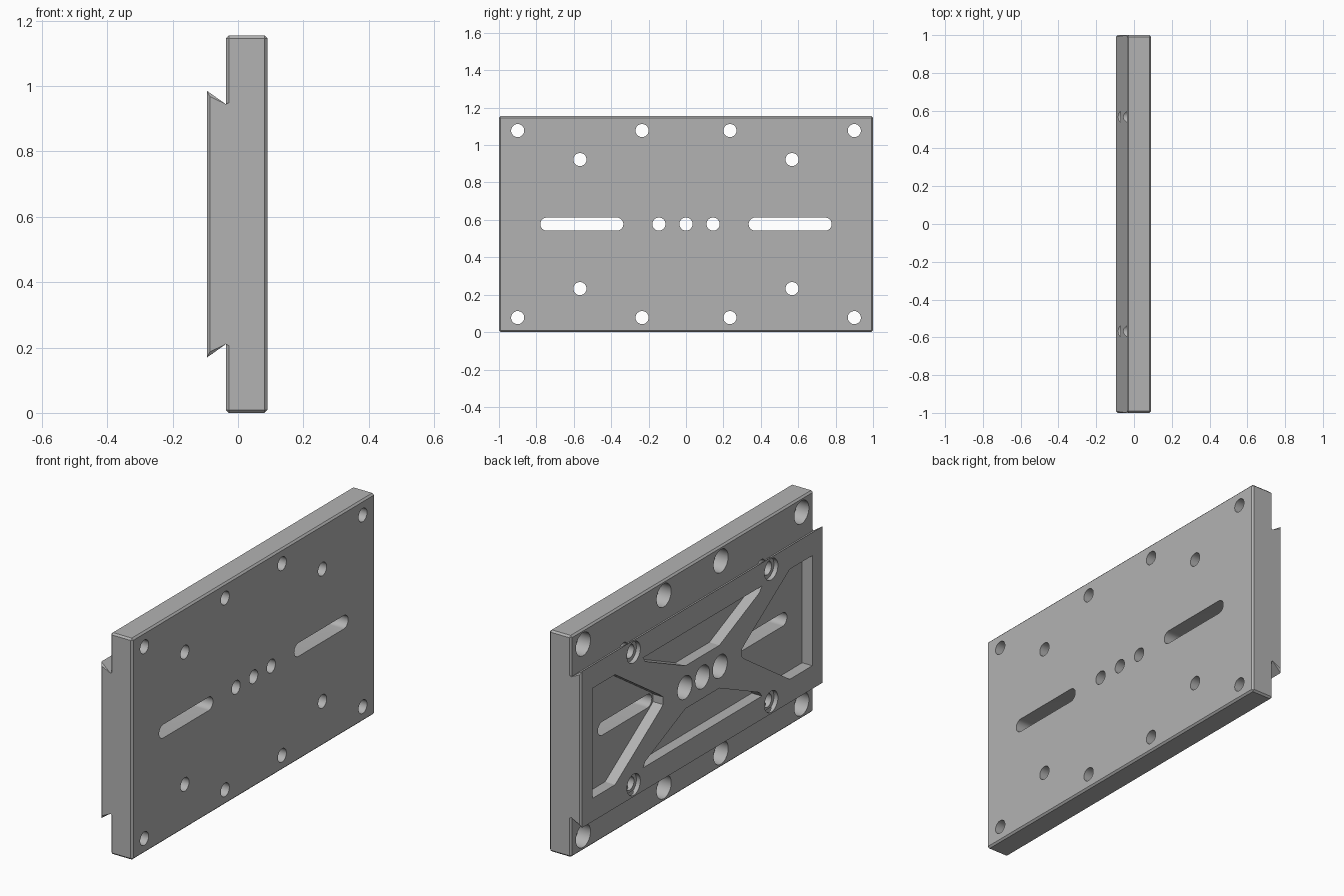
import bpy, bmesh, math

cube = bpy.data.objects.get("Cube")
if cube:
    bpy.data.objects.remove(cube)

HEIGHT = 1.155
MID = HEIGHT / 2
BACK, FACE, FRONT = -0.095, -0.037, 0.09   # dovetail face, plate back, plate front
OUT = 0.05                                 # cutter overshoot

metal = bpy.data.materials.new("grey_metal")
grey = (0.45, 0.45, 0.45, 1)
metal.diffuse_color = grey
metal.use_nodes = True
metal.node_tree.nodes["Principled BSDF"].inputs["Base Color"].default_value = grey


def make_object(name, bm):
    bmesh.ops.recalc_face_normals(bm, faces=bm.faces)
    mesh = bpy.data.meshes.new(name)
    bm.to_mesh(mesh)
    bm.free()
    mesh.materials.append(metal)
    obj = bpy.data.objects.new(name, mesh)
    bpy.context.collection.objects.link(obj)
    return obj


def extrude(bm, points, direction):
    face = bm.faces.new([bm.verts.new(p) for p in points])
    new = bmesh.ops.extrude_face_region(bm, geom=[face])["geom"]
    bmesh.ops.translate(bm, vec=direction,
                        verts=[v for v in new if isinstance(v, bmesh.types.BMVert)])


def prism(bm, outline, x0, x1):
    extrude(bm, [(x0, y, z) for y, z in outline], (x1 - x0, 0, 0))


def slot(y, z, radius, half_length=0, steps=20):
    """Rounded outline; a circle when half_length is zero."""
    points = []
    for side in (1, -1):
        for i in range(steps + (1 if half_length else 0)):
            a = math.pi * i / steps - side * math.pi / 2
            points.append((y + side * half_length + radius * math.cos(a),
                           z + radius * math.sin(a)))
    return points


# Plate and dovetail as one extruded section, offsets measured from mid height
half = [(FRONT, MID), (FACE, MID), (FACE, 0.367), (-0.03, 0.362), (BACK, 0.408)]
section = half + [(x, -z) for x, z in reversed(half)]
bm = bmesh.new()
extrude(bm, [(x, -1, MID + z) for x, z in section], (0, 2, 0))

# Chamfer the end outlines and the long outer edges
edges = []
for e in bm.edges:
    a, b = (v.co for v in e.verts)
    at_end = abs(a.y - b.y) < 0.001
    outer = abs(abs(a.z - MID) - MID) < 0.001
    if at_end or outer:
        edges.append(e)
bmesh.ops.bevel(bm, geom=edges, offset=0.009, segments=1, affect='EDGES')
body = make_object("dovetail_plate", bm)

# Pockets between the diagonal struts
pockets = bmesh.new()
for s in (1, -1):
    end_half = [(0.905, 0.287), (0.72, 0.287), (0.35, 0.04), (0.325, 0.02)]
    end_pocket = end_half + [(y, -z) for y, z in reversed(end_half)]
    prism(pockets, [(s * y, MID + z) for y, z in end_pocket], BACK - OUT, FACE)
    side_half = [(0.14, 0.112), (0.47, 0.26), (0.49, 0.287)]
    side_pocket = side_half + [(-y, z) for y, z in reversed(side_half)]
    prism(pockets, [(y, MID + s * z) for y, z in side_pocket], BACK - OUT, FACE)

# Screw holes: (y, z, counterbore radius, counterbore floor)
screws = [(y, MID, 0.06, 0.0) for y in (-0.145, 0, 0.145)]
for sy in (1, -1):
    for sz in (1, -1):
        screws += [(sy * 0.9, MID + sz * 0.5, 0.06, 0.035),
                   (sy * 0.235, MID + sz * 0.5, 0.06, 0.035),
                   (sy * 0.567, MID + sz * 0.345, 0.055, -0.072)]

counterbores, holes = bmesh.new(), bmesh.new()
for y, z, radius, floor in screws:
    prism(counterbores, slot(y, z, radius), BACK - OUT, floor)
    prism(holes, slot(y, z, 0.035), BACK - OUT, FRONT + OUT)

# Long adjustment slots
for s in (1, -1):
    prism(holes, slot(s * 0.557, MID, 0.035, 0.187), BACK - OUT, FRONT + OUT)

# Cut everything out of the body
cutters = [make_object("pocket_cutter", pockets),
           make_object("counterbore_cutter", counterbores),
           make_object("hole_cutter", holes)]
bpy.context.view_layer.objects.active = body
body.select_set(True)
for cutter in cutters:
    cutter.hide_render = True
    mod = body.modifiers.new(cutter.name, 'BOOLEAN')
    mod.operation = 'DIFFERENCE'
    mod.solver = 'EXACT'
    mod.object = cutter
    bpy.ops.object.modifier_apply(modifier=mod.name)
    bpy.data.objects.remove(cutter)

# Smooth hole walls, sharp machined edges
bpy.ops.object.shade_smooth_by_angle(angle=math.radians(20))
